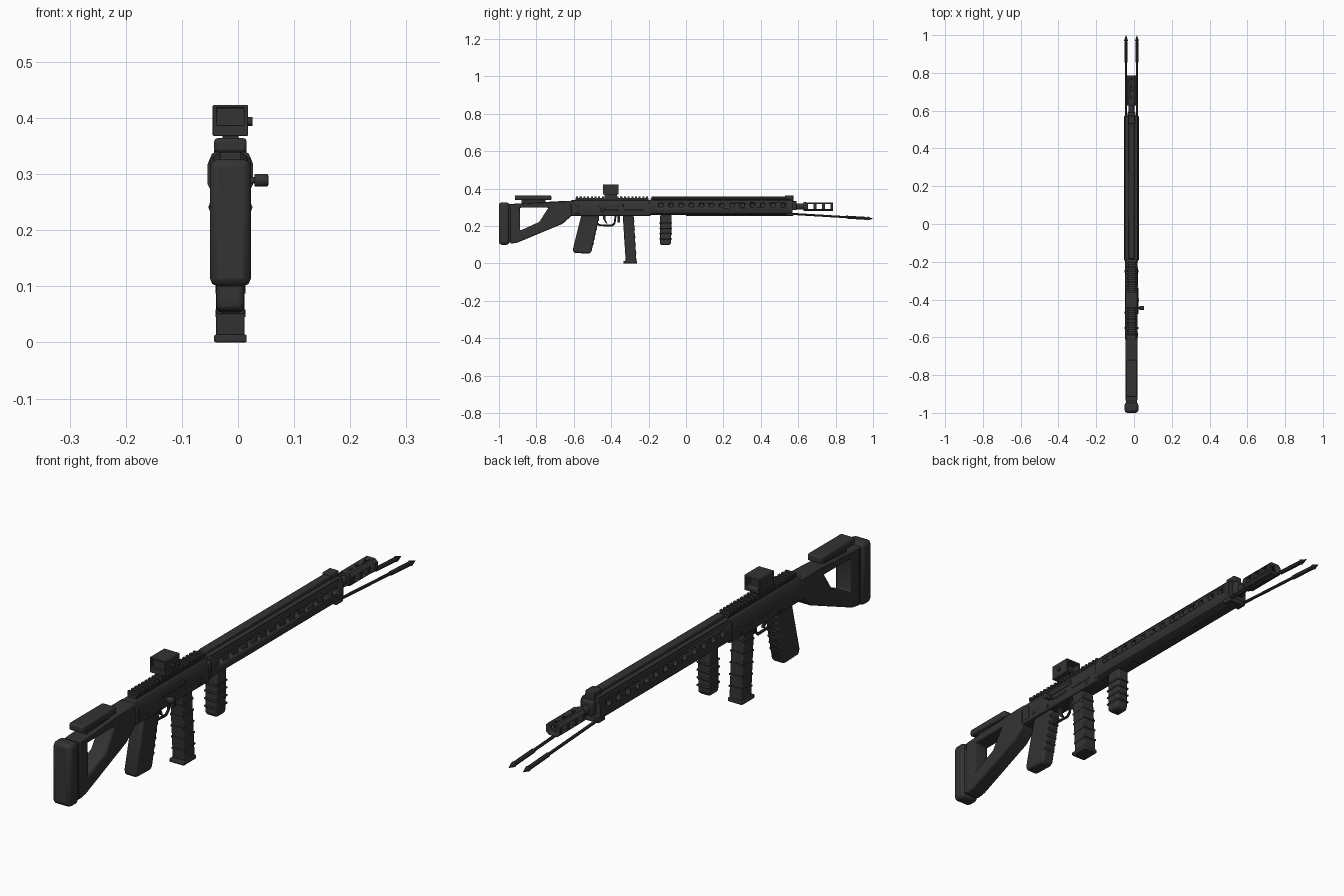
import bpy, bmesh, math
from mathutils import Vector

cube = bpy.data.objects.get("Cube")
if cube:
    bpy.data.objects.remove(cube, do_unlink=True)

CX = -0.0135  # centre plane of the body


def material(name, value):
    m = bpy.data.materials.new(name)
    m.use_nodes = True
    colour = (value, value, value, 1)
    m.diffuse_color = colour
    bsdf = m.node_tree.nodes["Principled BSDF"]
    bsdf.inputs["Base Color"].default_value = colour
    bsdf.inputs["Roughness"].default_value = 0.6
    return m


BLACK = material("matte black", 0.033)


def finish(name, bm, bevel=0, segments=2):
    bmesh.ops.recalc_face_normals(bm, faces=bm.faces)
    mesh = bpy.data.meshes.new(name)
    bm.to_mesh(mesh)
    bm.free()
    ob = bpy.data.objects.new(name, mesh)
    bpy.context.collection.objects.link(ob)
    mesh.materials.append(BLACK)
    if bevel:
        mod = ob.modifiers.new("Bevel", "BEVEL")
        mod.width, mod.segments, mod.limit_method = bevel, segments, "ANGLE"
        mod.angle_limit = math.radians(35)
    bpy.ops.object.select_all(action="DESELECT")
    ob.select_set(True)
    bpy.context.view_layer.objects.active = ob
    bpy.ops.object.shade_smooth_by_angle(angle=math.radians(35))
    return ob


def add_prism(bm, loop, step):
    face = bm.faces.new([bm.verts.new(p) for p in loop])
    new = bmesh.ops.extrude_face_region(bm, geom=[face])["geom"]
    bmesh.ops.translate(bm, vec=step, verts=[v for v in new if isinstance(v, bmesh.types.BMVert)])


def side_prism(name, points, half, bevel=0, cx=CX):
    """Side outline (y, z) extruded across the body."""
    bm = bmesh.new()
    add_prism(bm, [(cx - half, y, z) for y, z in points], (2 * half, 0, 0))
    return finish(name, bm, bevel)


def long_prism(name, points, y0, y1, bevel=0):
    """Half section (offset, z), mirrored and extruded along the body."""
    loop = points + [(-x, z) for x, z in reversed(points)]
    bm = bmesh.new()
    add_prism(bm, [(CX + x, y0, z) for x, z in loop], (0, y1 - y0, 0))
    return finish(name, bm, bevel)


def boxes(name, spans, bevel=0):
    """Boxes given as (half width, y0, y1, z0, z1) with optional x centre."""
    bm = bmesh.new()
    for half, y0, y1, z0, z1, *cx in spans:
        c = cx[0] if cx else CX
        add_prism(bm, [(c - half, y0, z0), (c - half, y1, z0),
                       (c - half, y1, z1), (c - half, y0, z1)], (2 * half, 0, 0))
    return finish(name, bm, bevel)


def rod(name, a, b, r, r2=None, sides=16, bevel=0):
    a, b = Vector(a), Vector(b)
    bm = bmesh.new()
    bmesh.ops.create_cone(bm, cap_ends=True, segments=sides, radius1=r,
                          radius2=r if r2 is None else r2, depth=(b - a).length)
    bm.transform((b - a).to_track_quat("Z", "Y").to_matrix().to_4x4())
    bmesh.ops.translate(bm, vec=(a + b) / 2, verts=bm.verts)
    return finish(name, bm, bevel)


def cut(ob, cutter):
    mod = ob.modifiers.new("Cut", "BOOLEAN")
    mod.operation, mod.solver, mod.object = "DIFFERENCE", "EXACT", cutter
    bpy.context.view_layer.objects.active = ob
    ob.modifiers.move(len(ob.modifiers) - 1, 0)
    bpy.ops.object.modifier_apply(modifier="Cut")
    bpy.data.objects.remove(cutter, do_unlink=True)


# Stock with open window, butt pad and cheek rest
stock = side_prism("stock", [(-0.94, 0.105), (-0.9, 0.112), (-0.66, 0.212), (-0.61, 0.256),
                             (-0.6, 0.335), (-0.64, 0.335), (-0.94, 0.318)], 0.031, 0.007)
cut(stock, side_prism("stock_window", [(-0.888, 0.175), (-0.785, 0.222), (-0.735, 0.298),
                                       (-0.888, 0.298)], 0.1))
boxes("butt_pad", [(0.0365, -1.0, -0.945, 0.1, 0.327)], 0.014)
boxes("butt_plate", [(0.029, -0.95, -0.93, 0.112, 0.317)], 0.003)
boxes("cheek_rest", [(0.029, -0.915, -0.72, 0.338, 0.364)], 0.006)
boxes("cheek_rest_mount", [(0.018, -0.88, -0.75, 0.315, 0.34)])

# Receiver, ejection port and controls
long_prism("receiver", [(0.031, 0.254), (0.033, 0.262), (0.033, 0.315), (0.022, 0.338)],
           -0.615, -0.19, 0.003)
boxes("receiver_tail_band", [(0.034, -0.6, -0.575, 0.265, 0.315)], 0.002)
boxes("port_cover", [(0.003, -0.465, -0.335, 0.301, 0.318, 0.02)], 0.002)
boxes("lower_slot_trim", [(0.035, -0.44, -0.36, 0.28, 0.288),
                          (0.035, -0.33, -0.23, 0.28, 0.288)], 0.002)
rod("handle_stem", (0.01, -0.445, 0.289), (0.035, -0.445, 0.289), 0.006)
rod("handle_knob", (0.029, -0.445, 0.289), (0.054, -0.445, 0.289), 0.0115, bevel=0.003)
for i, (y, z) in enumerate([(-0.55, 0.275), (-0.47, 0.268), (-0.25, 0.27)]):
    rod(f"receiver_pin_{i}", (CX - 0.036, y, z), (CX + 0.036, y, z), 0.006, sides=12)

# Toothed rail
boxes("rail_base", [(0.018, -0.59, -0.2, 0.333, 0.349)])
boxes("rail_teeth", [(0.021, y, y + 0.011, 0.345, 0.358)
                     for y in [-0.588 + 0.0197 * i for i in range(20)]])

# Box sight with open tube and side knob
sight = boxes("sight", [(0.0315, -0.445, -0.36, 0.368, 0.423)], 0.002)
cut(sight, boxes("sight_opening", [(0.025, -0.39, -0.3, 0.378, 0.415)]))
cut(sight, boxes("sight_rear_opening", [(0.025, -0.5, -0.437, 0.387, 0.418)]))
boxes("sight_clamp", [(0.014, -0.435, -0.37, 0.35, 0.37)])
rod("sight_knob", (0.012, -0.403, 0.394), (0.026, -0.403, 0.394), 0.008)

# Handguard with a row of side vents
guard = long_prism("handguard", [(0.018, 0.258), (0.033, 0.266), (0.0405, 0.282),
                                 (0.0405, 0.318), (0.033, 0.336), (0.016, 0.346)], -0.19, 0.57)
vents = [-0.135 + 0.0545 * i for i in range(13)]
for side in (-1, 1):
    cut(guard, boxes("vent_cutter", [(0.012, y - 0.012, y + 0.012, 0.301, 0.323,
                                      CX + side * 0.037) for y in vents], 0.005))
boxes("handguard_rear_collar", [(0.036, -0.2, -0.183, 0.262, 0.33)], 0.006)
boxes("handguard_top_bar", [(0.015, -0.185, 0.54, 0.34, 0.358)], 0.003)
boxes("handguard_edge_strips", [(0.003, -0.18, 0.56, 0.334, 0.343, CX + s * 0.026)
                                for s in (-1, 1)])
boxes("handguard_lower_strip", [(0.02, 0.0, 0.56, 0.254, 0.264)], 0.002)

# Front sight, barrel and ported muzzle brake
boxes("front_sight", [(0.018, 0.53, 0.574, 0.325, 0.364)], 0.003)
boxes("gas_block", [(0.022, 0.56, 0.592, 0.285, 0.335)], 0.005)
rod("barrel", (CX, 0.5, 0.304), (CX, 0.65, 0.304), 0.0155)
rod("barrel_collar", (CX, 0.628, 0.304), (CX, 0.642, 0.304), 0.024)
brake = long_prism("muzzle_brake", [(0.017, 0.281), (0.0275, 0.291), (0.0275, 0.317),
                                    (0.017, 0.327)], 0.637, 0.785)
ports = [0.668, 0.713, 0.757]
cut(brake, boxes("side_ports", [(0.1, y - 0.015, y + 0.015, 0.291, 0.317) for y in ports]))
cut(brake, rod("bore", (CX, 0.76, 0.304), (CX, 0.8, 0.304), 0.011))
for y in ports:
    cut(brake, rod("top_port", (CX, y, 0.31), (CX, y, 0.34), 0.007, sides=12))

# Folded bipod legs with thicker feet and spikes
boxes("bipod_hinge", [(0.036, 0.535, 0.575, 0.255, 0.27)], 0.003)
for side, label in ((-1, "right"), (1, "left")):
    x = CX + side * 0.029
    def leg_point(y):
        return (x, y, 0.266 - (y - 0.55) * 0.06)
    rod(f"{label}_bipod_leg", leg_point(0.55), leg_point(0.97), 0.0055, sides=8)
    rod(f"{label}_bipod_foot", leg_point(0.855), leg_point(0.965), 0.008, sides=8)
    rod(f"{label}_bipod_spike", leg_point(0.97), leg_point(1.0), 0.0105, 0.0005, sides=8)

# Pistol grip with finger ridges
side_prism("pistol_grip", [(-0.6, 0.056), (-0.515, 0.053), (-0.505, 0.065), (-0.462, 0.258),
                           (-0.56, 0.258), (-0.605, 0.075)], 0.0245, 0.008)
for i in range(6):
    t = 0.1 + 0.025 * i
    y = -0.505 + (t - 0.065) * 0.223
    side_prism(f"grip_ridge_{i}", [(y - 0.03, t - 0.004), (y + 0.004, t + 0.003),
                                   (y + 0.004, t + 0.012), (y - 0.03, t + 0.005)], 0.0225, 0.002)

# Trigger and guard
guard_path = [(-0.48, 0.222), (-0.465, 0.205), (-0.395, 0.202), (-0.382, 0.215), (-0.376, 0.256)]
for i, (a, b) in enumerate(zip(guard_path, guard_path[1:])):
    rod(f"trigger_guard_{i}", (CX, *a), (CX, *b), 0.005, sides=8)
side_prism("trigger", [(-0.445, 0.258), (-0.43, 0.258), (-0.43, 0.235), (-0.42, 0.215),
                       (-0.428, 0.214), (-0.442, 0.235)], 0.005)
boxes("magazine_catch", [(0.01, -0.365, -0.352, 0.218, 0.258)], 0.002)

# Magazine with bands and floor plate
side_prism("magazine", [(-0.322, 0.01), (-0.265, 0.01), (-0.28, 0.26), (-0.338, 0.26)],
           0.0255, 0.003)
for i in range(5):
    z = 0.045 + 0.042 * i
    y = -0.3215 - (z - 0.01) * 0.064
    side_prism(f"magazine_band_{i}", [(y - 0.003, z), (y + 0.059, z + 0.008),
                                      (y + 0.059, z + 0.014), (y - 0.003, z + 0.006)], 0.0268)
boxes("magazine_floor", [(0.029, -0.335, -0.262, 0.0, 0.014)], 0.003)

# Vertical foregrip with ridges
side_prism("foregrip", [(-0.14, 0.105), (-0.13, 0.098), (-0.09, 0.098), (-0.08, 0.105),
                        (-0.076, 0.262), (-0.138, 0.262)], 0.0235, 0.008)
boxes("foregrip_ridges", [(0.0255, -0.143, -0.075, z, z + 0.007)
                          for z in [0.128 + 0.028 * i for i in range(4)]], 0.003)
